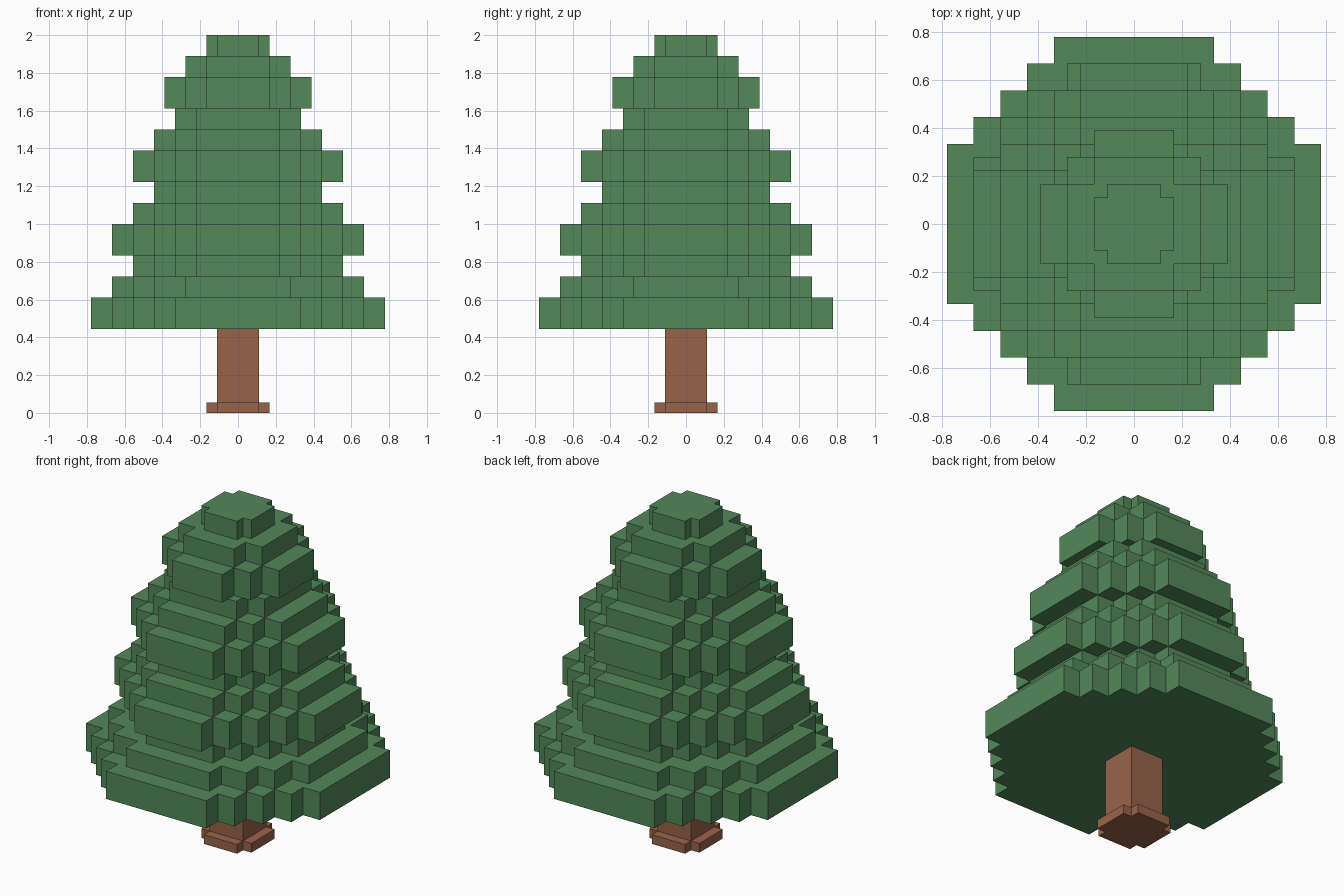
import bpy, bmesh

if "Cube" in bpy.data.objects:
    bpy.data.objects.remove(bpy.data.objects["Cube"])

U = 1 / 18  # one block of the tree


def material(name, rgb):
    m = bpy.data.materials.new(name)
    m.diffuse_color = (*rgb, 1)
    m.use_nodes = True
    m.node_tree.nodes["Principled BSDF"].inputs["Base Color"].default_value = m.diffuse_color
    return m


green = material("pine green", (0.084, 0.246, 0.102))
brown = material("bark brown", (0.314, 0.127, 0.068))


def stepped_slab(name, z0, z1, corners, mat):
    """Extrude a four-way symmetric stepped outline given by its quadrant corners."""
    quad = []
    for i, (x, y) in enumerate(corners):
        if i:
            quad.append((x, corners[i - 1][1]))  # inner corner of the step
        quad.append((x, y))
    outline = []
    for _ in range(4):
        outline += quad
        quad = [(-y, x) for x, y in quad]
    bm = bmesh.new()
    base = bm.faces.new([bm.verts.new((x * U, y * U, z0 * U)) for x, y in outline])
    top = bmesh.ops.extrude_face_region(bm, geom=[base], use_keep_orig=True)
    verts = [g for g in top["geom"] if isinstance(g, bmesh.types.BMVert)]
    bmesh.ops.translate(bm, verts=verts, vec=(0, 0, (z1 - z0) * U))
    bmesh.ops.recalc_face_normals(bm, faces=bm.faces)
    mesh = bpy.data.meshes.new(name)
    bm.to_mesh(mesh)
    bm.free()
    mesh.materials.append(mat)
    bpy.context.collection.objects.link(bpy.data.objects.new(name, mesh))


def steps(a, b):
    """Regular two-block steps from (a, b) round to (b, a)."""
    return [(a - i, b + i) for i in range(0, a - b + 1, 2)]


# Trunk with a flared foot
stepped_slab("trunk_foot", 0, 1, [(3, 2), (2, 3)], brown)
stepped_slab("trunk", 1, 8, [(2, 2)], brown)

# Foliage tiers, bottom to top: bottom height, top height, quadrant corners
tiers = [
    (8, 11, steps(14, 6)),
    (11, 13, [(12, 5), (10, 8), (8, 10), (5, 12)]),
    (13, 15, steps(10, 4)),
    (15, 18, steps(12, 4)),
    (18, 20, steps(10, 4)),
    (20, 22, steps(8, 4)),
    (22, 25, steps(10, 4)),
    (25, 27, steps(8, 4)),
    (27, 29, steps(6, 4)),
    (29, 32, steps(7, 3)),
    (32, 34, steps(5, 3)),
    (34, 36, [(3, 2), (2, 3)]),
]
for i, (z0, z1, corners) in enumerate(tiers, 1):
    stepped_slab(f"foliage_tier_{i}", z0, z1, corners, green)
